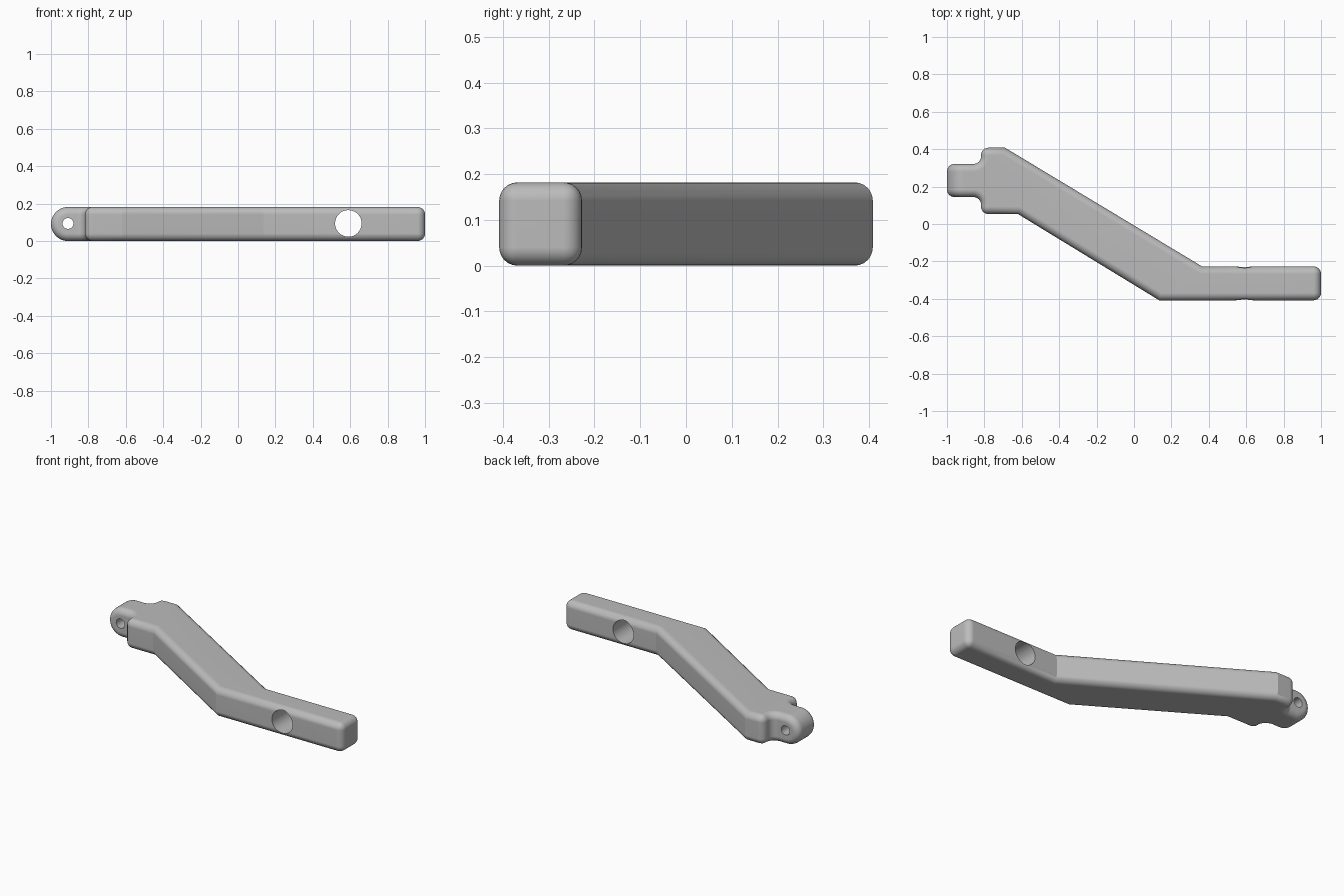
import bpy, bmesh
from math import cos, sin, radians, pi

if "Cube" in bpy.data.objects:
    bpy.data.objects.remove(bpy.data.objects["Cube"])

H = 0.182          # thickness of the arm
R = H / 2          # radius of the rounded tongue end
F = 0.04           # edge rounding
CX = -1 + R        # pivot of the tongue

grey = bpy.data.materials.new("mid grey")
grey.diffuse_color = (0.5, 0.5, 0.5, 1)
grey.use_nodes = True
grey.node_tree.nodes["Principled BSDF"].inputs["Base Color"].default_value = grey.diffuse_color


def arc(cx, cy, r, a0, a1, n):
    return [(cx + r * cos(radians(a0 + (a1 - a0) * i / n)),
             cy + r * sin(radians(a0 + (a1 - a0) * i / n))) for i in range(n + 1)]


def apply(obj, mod):
    bpy.context.view_layer.objects.active = obj
    bpy.ops.object.modifier_apply(modifier=mod.name)


# Plan outline of the cranked arm, with fillets where the tongue joins
outline = [(CX, 0.144)] + arc(-0.858, 0.104, F, 90, 0, 6)
outline += [(-0.818, 0.053), (-0.62, 0.053), (0.135, -0.408), (1, -0.408),
            (1, -0.227), (0.364, -0.227), (-0.69, 0.408), (-0.818, 0.408)]
outline += arc(-0.858, 0.361, F, 0, -90, 6) + [(CX, 0.321)]

bm = bmesh.new()
low = [bm.verts.new((x, y, 0)) for x, y in outline]
top = [bm.verts.new((x, y, H)) for x, y in outline]
bm.faces.new(low[::-1])
bm.faces.new(top)
n = len(outline)
for i in range(1, n - 2):
    bm.faces.new((low[i], low[i + 1], top[i + 1], top[i]))

# Half-round tongue end
rim = arc(CX, R, R, 90, 270, 20)[1:-1]
ends = []
for k, inner in ((0, 1), (n - 1, n - 2)):
    y = outline[k][1]
    col = [top[k]] + [bm.verts.new((x, y, z)) for x, z in rim] + [low[k]]
    bm.faces.new(col + [low[inner], top[inner]])
    ends.append(col)
a, b = ends
for i in range(len(a) - 1):
    bm.faces.new((a[i], a[i + 1], b[i + 1], b[i]))
bmesh.ops.recalc_face_normals(bm, faces=bm.faces)

mesh = bpy.data.meshes.new("cranked_arm")
bm.to_mesh(mesh)
bm.free()
mesh.materials.append(grey)
arm = bpy.data.objects.new("cranked_arm", mesh)
bpy.context.collection.objects.link(arm)

# Rounded edges
bev = arm.modifiers.new("round", 'BEVEL')
bev.width = F
bev.segments = 6
bev.limit_method = 'ANGLE'
bev.angle_limit = radians(45)
bev.use_clamp_overlap = False
apply(arm, bev)

# Cross holes: small pivot hole in the tongue, large hole in the arm
for name, x, y, r in (("pivot_hole_cutter", CX, 0.23, 0.029),
                      ("arm_hole_cutter", 0.59, -0.32, 0.071)):
    bpy.ops.mesh.primitive_cylinder_add(vertices=48, radius=r, depth=0.5,
                                        location=(x, y, 0.094),
                                        rotation=(pi / 2, 0, 0))
    cutter = bpy.context.object
    cutter.name = name
    cutter.hide_render = True
    cutter.data.materials.append(grey)
    cut = arm.modifiers.new("hole", 'BOOLEAN')
    cut.operation = 'DIFFERENCE'
    cut.solver = 'EXACT'
    cut.object = cutter
    apply(arm, cut)
    bpy.data.objects.remove(cutter, do_unlink=True)

# Smooth shading with crisp bends and hole rims
bpy.ops.object.select_all(action='DESELECT')
arm.select_set(True)
bpy.context.view_layer.objects.active = arm
bpy.ops.object.shade_smooth_by_angle(angle=radians(25))
wn = arm.modifiers.new("flat_normals", 'WEIGHTED_NORMAL')
wn.keep_sharp = True
